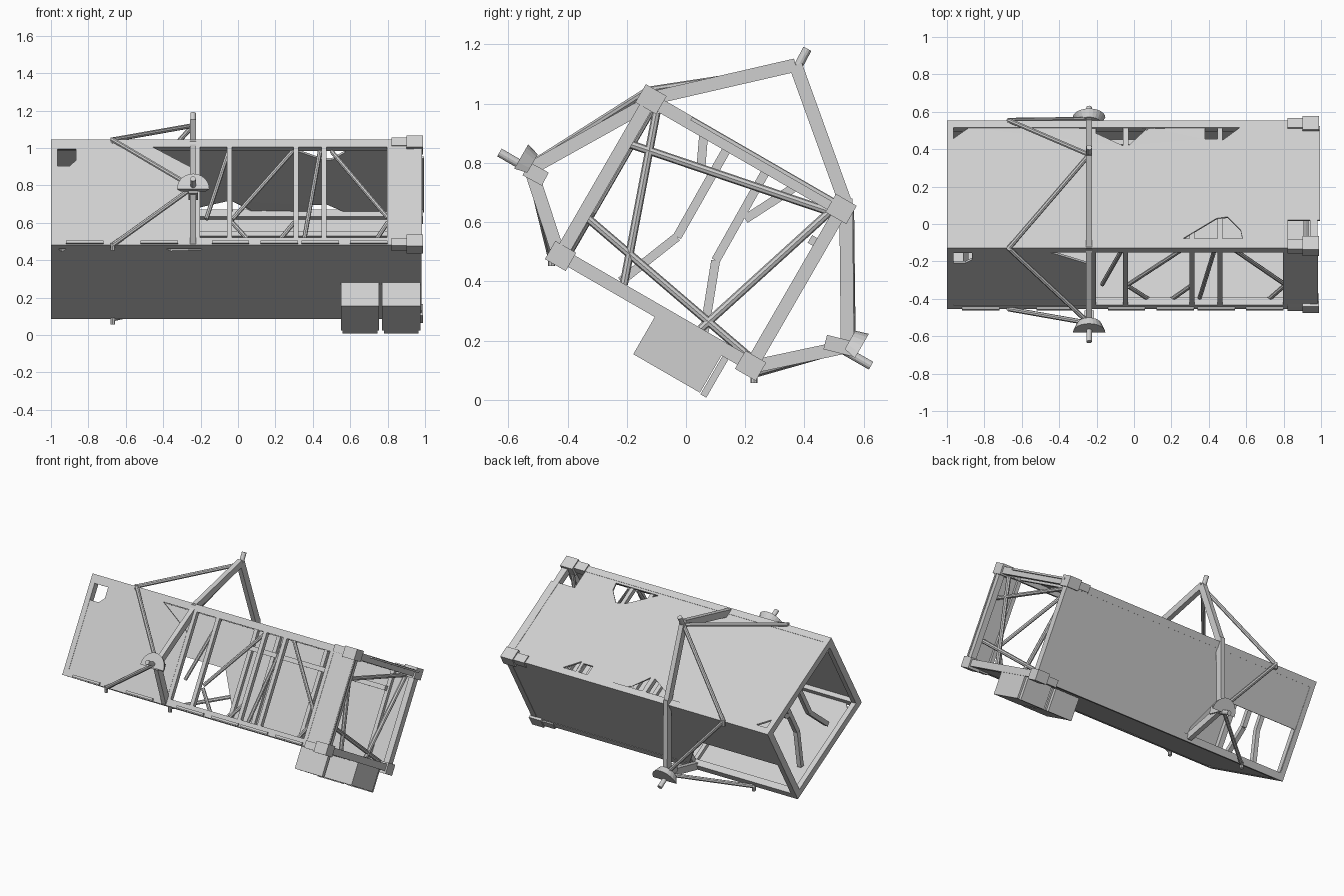
import bpy, bmesh, math
from mathutils import Vector, Matrix
from mathutils.geometry import tessellate_polygon

if "Cube" in bpy.data.objects:
    bpy.data.objects.remove(bpy.data.objects["Cube"])

grey = bpy.data.materials.new("light_grey")
grey.use_nodes = True
grey.diffuse_color = (0.62, 0.62, 0.62, 1)
grey.node_tree.nodes["Principled BSDF"].inputs["Base Color"].default_value = grey.diffuse_color

# The box section is tilted about x: u runs across it, v runs up it
C, S = math.cos(math.pi / 6), 0.5
HU, HV = 0.395, 0.325


def P(x, u, v):
    return Vector((x, 0.05 + C * u + S * v, 0.565 - S * u + C * v))


def YZ(x, y, z):
    return Vector((x, y, z))


TILT = Matrix(((1, 0, 0), (0, C, S), (0, -S, C)))


def finish(name, bm):
    bmesh.ops.recalc_face_normals(bm, faces=bm.faces)
    mesh = bpy.data.meshes.new(name)
    bm.to_mesh(mesh)
    bm.free()
    mesh.materials.append(grey)
    ob = bpy.data.objects.new(name, mesh)
    bpy.context.collection.objects.link(ob)
    return ob


def block(name, x0, x1, u0, u1, v0, v1):
    """Box aligned with the tilted section."""
    bm = bmesh.new()
    bmesh.ops.create_cube(bm, size=1)
    for w in bm.verts:
        a = w.co + Vector((0.5, 0.5, 0.5))
        w.co = P(x0 + (x1 - x0) * a.x, u0 + (u1 - u0) * a.y, v0 + (v1 - v0) * a.z)
    return finish(name, bm)


def beam(name, p, q, wide, deep):
    """Rectangular bar from p to q; deep is measured along x where possible."""
    d = (q - p).normalized()
    ref = Vector((1, 0, 0)) if abs(d.x) < 0.9 else Vector((0, C, -S))
    side = d.cross(ref).normalized()
    other = side.cross(d)
    bm = bmesh.new()
    bmesh.ops.create_cube(bm, size=1)
    for w in bm.verts:
        a = w.co.copy()
        w.co = (p + q) / 2 + d * a.z * (q - p).length + side * a.x * wide + other * a.y * deep
    return finish(name, bm)


def rod(name, p, q, r, sides=8):
    bm = bmesh.new()
    bmesh.ops.create_cone(bm, cap_ends=True, segments=sides, radius1=r, radius2=r, depth=(q - p).length)
    turn = Vector((0, 0, 1)).rotation_difference(q - p).to_matrix().to_4x4()
    bmesh.ops.transform(bm, matrix=Matrix.Translation((p + q) / 2) @ turn, verts=bm.verts)
    return finish(name, bm)


def panel(name, place, outline, holes=()):
    """Thin sheet with cut-outs; place turns 2D points into 3D ones."""
    loops = [[Vector((a, b, 0)) for a, b in lp] for lp in (outline, *holes)]
    bm = bmesh.new()
    verts = [bm.verts.new(place(c.x, c.y)) for lp in loops for c in lp]
    for tri in tessellate_polygon(loops):
        bm.faces.new([verts[i] for i in tri])
    ob = finish(name, bm)
    mod = ob.modifiers.new("thickness", "SOLIDIFY")
    mod.thickness, mod.offset = 0.012, 0
    return ob


def rect(x0, x1, a0, a1):
    return [(x0, a0), (x1, a0), (x1, a1), (x0, a1)]


# Skin panels
IU, IV = HU - 0.008, HV - 0.008
panel("upper_panel", lambda x, u: P(x, u, IV),
      [(-1, -HU), (0.82, -HU), (0.82, -0.22), (0.995, -0.22), (0.995, 0.36), (0.8, 0.36), (0.8, HU), (-1, HU)],
      [[(0.26, -0.335), (0.58, -0.335), (0.57, -0.28), (0.5, -0.2), (0.44, -0.21)],
       [(-0.28, 0.355), (-0.06, 0.355), (-0.06, 0.24)],
       [(-0.03, 0.355), (0.08, 0.355), (-0.03, 0.24)],
       rect(0.38, 0.45, 0.28, 0.355),
       [(0.47, 0.355), (0.57, 0.355), (0.47, 0.27)],
       [(-0.97, 0.355), (-0.88, 0.355), (-0.97, 0.28)]])
panel("lower_panel", lambda x, u: P(x, u, -IV), rect(-1, 0.96, -HU, HU),
      [[(-0.97, -0.36), (-0.91, -0.36), (-0.94, -0.32)],
       [(-0.4, -0.36), (-0.18, -0.36), (-0.2, -0.34), (-0.36, -0.33)]])
panel("front_panel", lambda x, v: P(x, -IU, v),
      [(-1, -HV), (-0.23, -HV), (-0.23, 0.144), (-0.47, 0.29), (-0.47, HV), (-1, HV)],
      [[(-0.97, 0.165), (-0.9, 0.165), (-0.865, 0.2), (-0.865, 0.27), (-0.97, 0.27)]])
panel("front_end_panel", lambda x, v: P(x, -IU, v), rect(0.81, 0.985, -HV, HV))
panel("rear_panel", lambda x, v: P(x, IU, v), rect(-1, 0.97, -HV, HV),
      [[(-0.96, -0.28), (-0.2, -0.28), (-0.36, 0), (-0.96, 0)]])

# Corner rails, end fittings and end frames
T = 0.045
CORNERS = [(-1, 1), (1, 1), (1, -1), (-1, -1)]
for n, (a, b) in enumerate(CORNERS):
    u, v = a * HU, b * HV
    block(f"corner_rail_{n}", -1, 0.97, u - a * T, u, v - b * T, v)
    block(f"end_fitting_{n}", 0.9, 0.99, u - a * 0.065, u + a * 0.016, v - b * 0.055, v + b * 0.016)
    block(f"fitting_step_{n}", 0.82, 0.9, u - a * 0.05, u + a * 0.008, v - b * 0.04, v + b * 0.008)
for x0, x1 in ((-1, -0.965), (0.94, 0.98)):
    for s in (-1, 1):
        block("end_frame_side", x0, x1, s * (HU - T), s * HU, -HV, HV)
        block("end_frame_cross", x0, x1, -HU, HU, s * (HV - T), s * HV)

# Ribs with posts and cross bars along the bay
for n, x in enumerate((-0.215, -0.045, 0.31, 0.46, 0.81)):
    w = 0.013
    block(f"rib_post_front_{n}", x - w, x + w, -HU, -HU + 0.03, -HV, HV)
    block(f"rib_post_rear_{n}", x - w, x + w, IU - 0.03, IU, -IV, IV)
    block(f"rib_cross_top_{n}", x - w, x + w, -IU, IU, IV - 0.03, IV)
    block(f"rib_cross_bottom_{n}", x - w, x + w, -IU, IU, -IV, -IV + 0.03)

# Diagonal braces behind the open bay
for x0, v0, x1, v1 in ((-0.03, -0.14, 0.3, 0.29), (-0.17, -0.14, -0.05, 0.28), (0.35, -0.29, 0.44, 0.29),
                       (0.5, 0.28, 0.8, -0.13), (-0.03, -0.16, 0.08, -0.3), (0.72, -0.3, 0.8, -0.16),
                       (0.2, -0.3, 0.3, -0.16)):
    rod("bay_brace", P(x0, -0.35, v0), P(x1, -0.35, v1), 0.012)
block("bay_stringer", -0.22, 0.81, 0.33, 0.36, 0.15, 0.18)

# Cross braces in the +x end
for p, q in (((-0.21, 0.87), (0.5, 0.63)), ((-0.34, 0.62), (0.22, 0.14)),
             ((-0.1, 0.97), (-0.21, 0.39)), ((0.05, 0.24), (0.48, 0.63))):
    rod("end_brace", YZ(0.92, *p), YZ(0.92, *q), 0.014)

# Bent legs in the -x end
for path in (((0.14, 0.85), (-0.03, 0.55), (-0.22, 0.4)), ((0.28, 0.79), (0.1, 0.47), (0.06, 0.22)),
             ((0.06, 0.9), (0.05, 0.78)), ((0.37, 0.72), (0.2, 0.61))):
    for p, q in zip(path, path[1:]):
        beam("bent_leg", YZ(-0.9, *p), YZ(-0.9, *q), 0.03, 0.03)

# Outrigger hoop around the box
HX = -0.24
for path in (((-0.43, 0.49), (-0.525, 0.78), (-0.13, 1.0)),
             ((-0.13, 1.015), (0.37, 1.13), (0.54, 0.66)),
             ((0.54, 0.68), (0.545, 0.18), (0.24, 0.115))):
    for p, q in zip(path, path[1:]):
        beam("hoop_beam", YZ(HX, *p), YZ(HX, *q), 0.045, 0.032)

# Struts from the hoop corners back to the rails
SX = -0.67
rails = [P(SX, a * HU, b * HV) for a, b in CORNERS]
apexes = [YZ(HX, 0.37, 1.12), YZ(HX, 0.56, 0.18), YZ(HX, -0.53, 0.79)]
for n, (i, j) in enumerate(((0, 1), (1, 2), (3, 0))):
    for k in (i, j):
        rod(f"hoop_strut_{n}", apexes[n], rails[k], 0.013)
for n, r in enumerate(rails):
    rod(f"rail_pin_{n}", r - Vector((0, 0, 0.03)), r + Vector((0, 0, 0.012)), 0.012)

# Pins at the hoop corners
rod("top_pin", YZ(HX, 0.37, 1.11), YZ(HX, 0.41, 1.185), 0.015, 12)
rod("front_pin", YZ(HX, -0.5, 0.76), YZ(HX, -0.63, 0.835), 0.015, 12)
rod("rear_pin", YZ(HX, 0.52, 0.175), YZ(HX, 0.625, 0.115), 0.015, 12)


def half_disc(name, centre, s):
    """Half-round guide plate lying in the x-v plane."""
    bm = bmesh.new()
    ring = [Vector((0.087 * math.cos(math.pi * t / 12), 0, 0.095 * math.sin(math.pi * t / 12) - 0.04))
            for t in range(13)]
    face = bm.faces.new([bm.verts.new(c) for c in ring])
    out = bmesh.ops.extrude_face_region(bm, geom=[face])["geom"]
    moved = [g for g in out if isinstance(g, bmesh.types.BMVert)]
    bmesh.ops.scale(bm, vec=(0.75, 1, 0.75), verts=moved)
    bmesh.ops.translate(bm, vec=(0, 0.045 * s, 0), verts=moved)
    bmesh.ops.transform(bm, matrix=Matrix.Translation(centre) @ TILT.to_4x4(), verts=bm.verts)
    return finish(name, bm)


half_disc("front_guide", YZ(HX, -0.56, 0.815), 1)
half_disc("rear_guide", YZ(HX, 0.59, 0.175), -1)
beam("front_guide_bracket", YZ(HX, -0.54, 0.78), YZ(HX, -0.475, 0.745), 0.05, 0.05)
beam("rear_guide_bracket", YZ(HX, 0.57, 0.17), YZ(HX, 0.47, 0.195), 0.05, 0.05)

# Equipment boxes hung under the lower panel
for n, (x0, x1) in enumerate(((0.55, 0.755), (0.77, 0.975))):
    block(f"equipment_box_{n}", x0, x1, 0.008, 0.268, -0.47, -HV)
    block(f"box_cover_{n}", x0 + 0.01, x1 - 0.01, 0.272, 0.295, -0.474, -HV)

# Slats along the front lower rail
for x in (-0.82, -0.42, -0.04, 0.22, 0.44, 0.7):
    block("rail_slat", x - 0.1, x + 0.1, -HU - 0.012, -HU, -HV + 0.005, -HV + 0.02)
